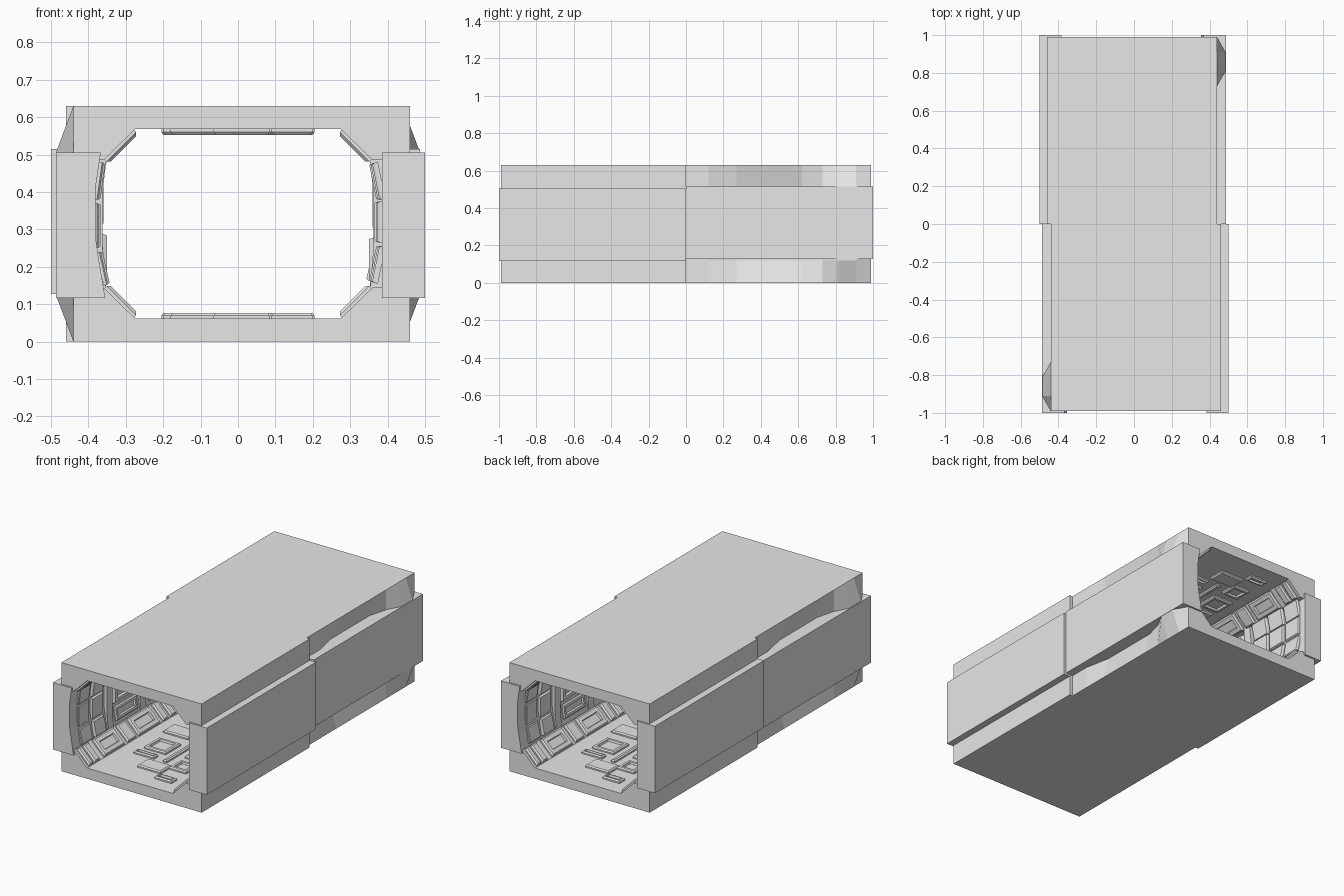
import bpy, bmesh, math
from mathutils import Vector, Matrix

cube = bpy.data.objects.get("Cube")
if cube:
    bpy.data.objects.remove(cube)

grey = bpy.data.materials.new("light grey")
grey.use_nodes = True
grey.diffuse_color = (0.8, 0.8, 0.8, 1)
grey.node_tree.nodes["Principled BSDF"].inputs["Base Color"].default_value = (0.8, 0.8, 0.8, 1)

H = 0.63


def add_object(name, bm, rear_lift=0.0):
    """Make the front half part, and its half-turned copy for the rear."""
    bmesh.ops.recalc_face_normals(bm, faces=bm.faces)
    for side in ("front", "rear"):
        mesh = bpy.data.meshes.new(f"{side}_{name}")
        bm.to_mesh(mesh)
        mesh.materials.append(grey)
        obj = bpy.data.objects.new(f"{side}_{name}", mesh)
        bpy.context.collection.objects.link(obj)
        if side == "rear":
            mesh.transform(Matrix.Translation((0, 0, rear_lift)) @ Matrix.Rotation(math.pi, 4, "Z"))
    bm.free()


def loft(bm, sections):
    """Solid through matching closed sections."""
    rings = [[bm.verts.new(p) for p in s] for s in sections]
    n = len(rings[0])
    for a, b in zip(rings, rings[1:]):
        for i in range(n):
            j = (i + 1) % n
            bm.faces.new((a[i], a[j], b[j], b[i]))
    bm.faces.new(rings[0])
    bm.faces.new(rings[-1])


def prism(bm, profile, y0, y1):
    loft(bm, [[(x, y, z) for x, z in profile] for y in (y0, y1)])


def plate(bm, centre, normal, w, l, t, frame=0.0, bevel=0.006):
    """Bevelled plate lying on a surface: l along y, w across, with optional recess."""
    n = Vector(normal).normalized()
    v = Vector((0, 1, 0))
    u = v.cross(n)
    c = Vector(centre)

    def ring(inset, h):
        a, b = w / 2 - inset, l / 2 - inset
        return [c + u * (a * i) + v * (b * j) + n * h
                for i, j in ((-1, -1), (1, -1), (1, 1), (-1, 1))]

    rings = [ring(0, -0.004), ring(0, t * 0.5), ring(bevel, t)]
    if frame:
        rings += [ring(frame, t), ring(frame + 0.003, t * 0.2)]
    loft(bm, rings)


# Floor and ceiling shells, with a scooped and bulging outer edge on one side
edge = [(-0.99, 0.44), (-0.91, 0.485), (-0.81, 0.485), (-0.73, 0.44), (-0.62, 0.41),
        (-0.27, 0.41), (-0.12, 0.44), (0, 0.44)]
for name, flip in (("ceiling", False), ("floor", True)):
    sections = []
    for y, off in edge:
        s = [(0.46, H), (0.46, 0.485), (0.36, 0.485), (0.275, 0.568), (-0.275, 0.568),
             (-0.36, 0.485), (-off, 0.485), (-off, 0.51), (-0.44, H)]
        sections.append([(x, y, H - z if flip else z) for x, z in s])
    bm = bmesh.new()
    loft(bm, sections)
    add_object(name, bm)

# Side walls: one straight, one bowed on the inside
bm = bmesh.new()
prism(bm, [(0.5, 0.117), (0.5, 0.505), (0.385, 0.505), (0.385, 0.117)], -1, 0)
add_object("left_wall", bm, 0.01)
bm = bmesh.new()
prism(bm, [(-0.487, 0.117), (-0.487, 0.505), (-0.367, 0.505), (-0.381, 0.41),
           (-0.381, 0.28), (-0.372, 0.22), (-0.355, 0.117)], -1, 0)
add_object("right_wall", bm, 0.01)

# Corner panels along the four sloping edges
bm = bmesh.new()
corner = [(-0.955, 0.04, 0), (-0.9, 0.05, 0), (-0.74, 0.19, 0.03), (-0.58, 0.08, 0),
          (-0.42, 0.2, 0.03), (-0.27, 0.05, 0), (-0.2, 0.05, 0), (-0.08, 0.15, 0.03)]
for sx in (-1, 1):
    for low in (True, False):
        z = 0.104 if low else H - 0.104
        for y, l, f in corner:
            plate(bm, (sx * 0.317, y, z), (-sx, 0, 1 if low else -1), 0.112, l, 0.015, f, 0.008)
add_object("corner_panels", bm)

# Floor and ceiling details: x, y, width, length, frame
details = [(0.01, -0.78, 0.15, 0.1, 0), (-0.1, -0.55, 0.14, 0.14, 0.02),
           (0.145, -0.87, 0.11, 0.05, 0.012), (0.14, -0.7, 0.11, 0.11, 0.02),
           (-0.115, -0.68, 0.13, 0.04, 0.01), (0.02, -0.56, 0.025, 0.28, 0),
           (0.14, -0.53, 0.13, 0.13, 0.02), (0.13, -0.41, 0.14, 0.05, 0),
           (-0.12, -0.35, 0.16, 0.1, 0), (0.1, -0.25, 0.13, 0.15, 0.02),
           (-0.1, -0.18, 0.13, 0.06, 0.012), (0, -0.06, 0.38, 0.05, 0)]
bm = bmesh.new()
for x, y, w, l, f in details:
    plate(bm, (x, y, 0.063), (0, 0, 1), w, l, 0.014, f)
    plate(bm, (x, y, H - 0.063), (0, 0, -1), w, l, 0.014, f)
add_object("floor_and_ceiling_details", bm)

# Curved tiles near the mouth of the bowed wall, in three tiers
bm = bmesh.new()
tiers = [(-0.365, 0.195, 0.09, 0.22), (-0.381, 0.31, 0.12, 0), (-0.374, 0.43, 0.1, -0.14)]
for i, y in enumerate((-0.88, -0.76)):
    for x, z, w, tilt in tiers:
        plate(bm, (x, y, z), (1, 0, tilt), w, 0.1, 0.008 + 0.005 * i, 0, 0.004)
add_object("right_wall_tiles", bm, 0.01)

# Tall ribs and window frames further in
bm = bmesh.new()
for y in (-0.66, -0.36, -0.04):
    prism(bm, [(-0.4, 0.13), (-0.352, 0.13), (-0.362, 0.25), (-0.362, 0.4),
               (-0.35, 0.5), (-0.4, 0.5)], y - 0.025, y + 0.025)
for y in (-0.51, -0.2):
    plate(bm, (-0.381, y, 0.36), (1, 0, 0), 0.19, 0.2, 0.018, 0.025)
    plate(bm, (-0.37, y, 0.205), (1, 0, 0.15), 0.08, 0.2, 0.014, 0.02)
add_object("right_wall_frames", bm, 0.01)

# Stepped tiles on the straight wall
bm = bmesh.new()
for i, y in enumerate((-0.9, -0.77, -0.64)):
    for x, z, w, tilt in ((0.38, 0.205, 0.1, 0.2), (0.385, 0.32, 0.11, 0), (0.38, 0.43, 0.1, -0.2)):
        plate(bm, (x, y, z), (-1, 0, tilt), w, 0.115, 0.012 + 0.004 * i, 0, 0.004)
for y in (-0.54, -0.04):
    prism(bm, [(0.4, 0.13), (0.352, 0.13), (0.362, 0.25), (0.362, 0.4),
               (0.35, 0.5), (0.4, 0.5)], y - 0.025, y + 0.025)
for y, l in ((-0.4, 0.18), (-0.18, 0.18)):
    plate(bm, (0.385, y, 0.38), (-1, 0, 0), 0.16, l, 0.025, 0.025)
    plate(bm, (0.385, y, 0.22), (-1, 0, 0), 0.12, l, 0.035, 0.02)
add_object("left_wall_details", bm, 0.01)
